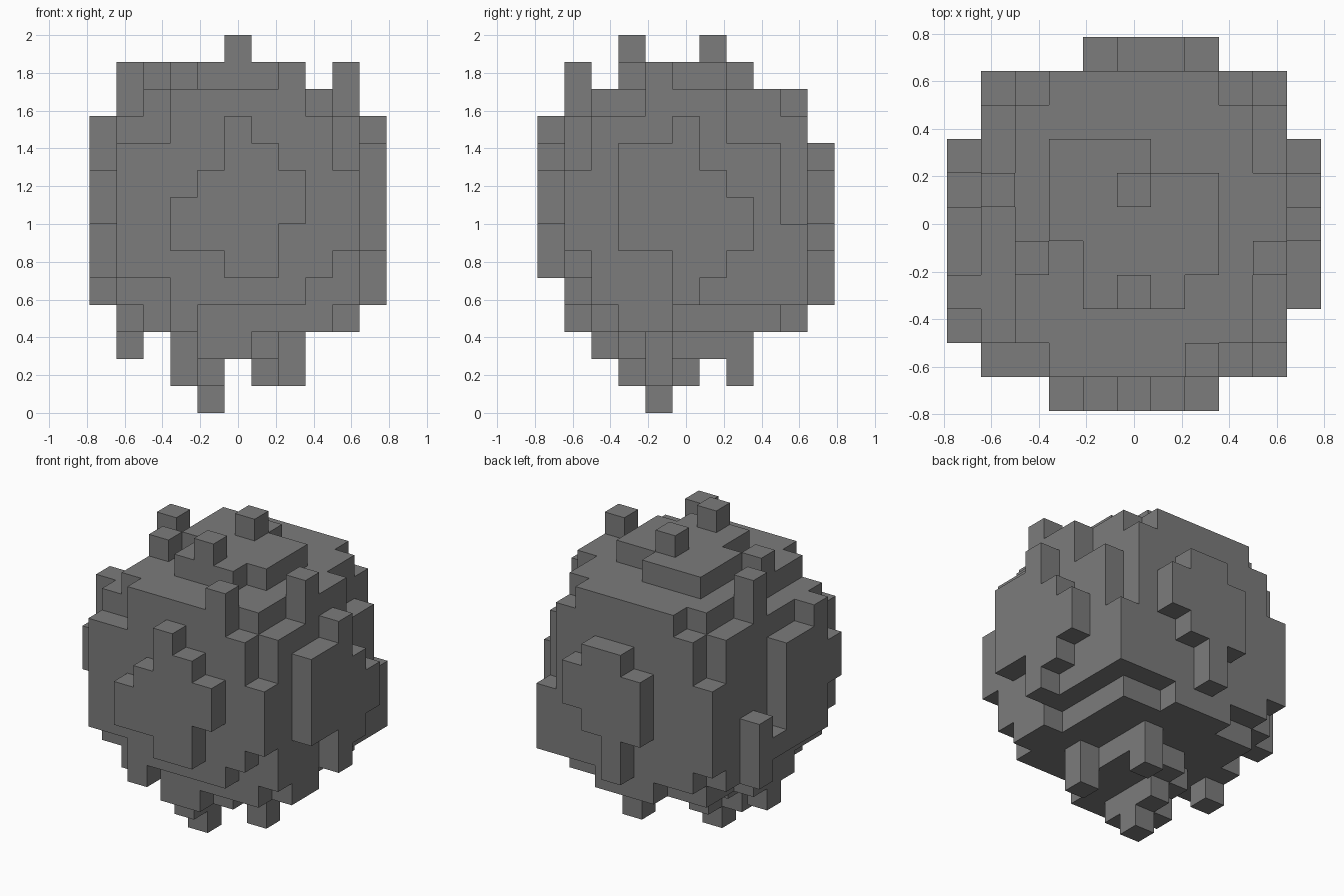
import bpy
import bmesh
from mathutils import Vector

default_cube = bpy.data.objects.get("Cube")
if default_cube:
    bpy.data.objects.remove(default_cube, do_unlink=True)

# One flat stone colour
stone = bpy.data.materials.new("stone_grey")
stone.use_nodes = True
grey = (0.2, 0.2, 0.2, 1)
stone.diffuse_color = grey
stone.node_tree.nodes["Principled BSDF"].inputs["Base Color"].default_value = grey

CELL = 1 / 7
CENTRE = Vector((5.5, 5.5, 0))
parts = {}
filled = set()


def fill(part, xs, ys, zs):
    """Fill a block of cells, given as start and end edges on each axis."""
    cells = parts.setdefault(part, set())
    for x in range(*xs):
        for y in range(*ys):
            for z in range(*zs):
                if (x, y, z) not in filled:
                    filled.add((x, y, z))
                    cells.add((x, y, z))


def wall_along_x(part, y, start, spans):
    for x, span in enumerate(spans, start):
        fill(part, (x, x + 1), (y, y + 1), span)


def wall_along_y(part, x, start, spans):
    for y, span in enumerate(spans, start):
        fill(part, (x, x + 1), (y, y + 1), span)


def column(part, x, y, span):
    fill(part, (x, x + 1), (y, y + 1), span)


# Solid middle of the boulder
fill("core", (2, 9), (2, 9), (3, 12))

# Outer skin: one cell thick, ragged at top and bottom
wall_along_x("front_skin", 1, 1, [(5, 10), (5, 10), (3, 12), (4, 12), (4, 12),
                                  (4, 12), (4, 13), (5, 11), (6, 9)])
wall_along_x("back_skin", 9, 1, [(5, 9), (4, 11), (4, 12), (3, 12), (3, 12),
                                 (3, 12), (4, 12), (4, 11), (4, 7)])
wall_along_y("left_skin", 9, 2, [(4, 11), (3, 11), (3, 13), (4, 12),
                                 (4, 12), (4, 10), (4, 10)])
wall_along_y("right_skin", 1, 2, [(4, 11), (4, 11), (3, 11), (2, 11),
                                  (3, 13), (4, 11), (4, 11)])

# Raised plates in the middle of each side
wall_along_x("front_plate", 0, 3, [(6, 8), (6, 9), (5, 11), (5, 10), (7, 9)])
wall_along_x("back_plate", 10, 4, [(6, 9), (4, 10), (6, 10), (7, 9)])
wall_along_y("left_plate", 10, 3, [(6, 10), (6, 10), (4, 11), (5, 9), (6, 8)])
wall_along_y("right_plate", 0, 2, [(7, 9), (5, 11), (5, 10), (5, 10),
                                   (5, 6), (4, 7)])

# Top plateau with its knobs
for x, ys in enumerate([(5, 8), (3, 8), (3, 8), (3, 7), (4, 7)], 3):
    fill("top_plateau", (x, x + 1), ys, (12, 13))
column("top_knob_front", 5, 3, (13, 14))
column("top_knob_back", 5, 6, (13, 14))
column("top_knob_side", 2, 4, (12, 13))

# Underside: stepped ledge, hanging stubs and the lowest tip
fill("under_ledge", (4, 7), (3, 7), (2, 3))
fill("under_ledge", (4, 6), (2, 3), (2, 3))
fill("under_ledge", (3, 4), (4, 6), (2, 3))
fill("under_tip", (4, 5), (3, 6), (1, 2))
column("under_tip", 3, 4, (1, 2))
column("under_tip", 4, 4, (0, 1))
column("under_stub_side", 7, 4, (1, 3))
column("under_stub_back", 6, 7, (1, 3))


def face_corners(cell, axis, side):
    """Corners of one cell face, wound so that it faces outward."""
    u, v = (axis + 1) % 3, (axis + 2) % 3
    loop = [(0, 0), (1, 0), (1, 1), (0, 1)]
    if side == 0:
        loop.reverse()
    for du, dv in loop:
        corner = Vector(cell)
        corner[axis] += side
        corner[u] += du
        corner[v] += dv
        yield (corner - CENTRE) * CELL


def build(part, cells):
    """Make a mesh from the exposed cell faces of a part."""
    bm = bmesh.new()
    for cell in sorted(cells):
        for axis in range(3):
            for side in (0, 1):
                neighbour = list(cell)
                neighbour[axis] += 1 if side else -1
                if tuple(neighbour) not in filled:
                    bm.faces.new([bm.verts.new(c)
                                  for c in face_corners(cell, axis, side)])
    bmesh.ops.remove_doubles(bm, verts=bm.verts[:], dist=0.001)
    mesh = bpy.data.meshes.new(part)
    bm.to_mesh(mesh)
    bm.free()
    mesh.materials.append(stone)
    bpy.context.collection.objects.link(bpy.data.objects.new(part, mesh))


for part, cells in parts.items():
    build(part, cells)
